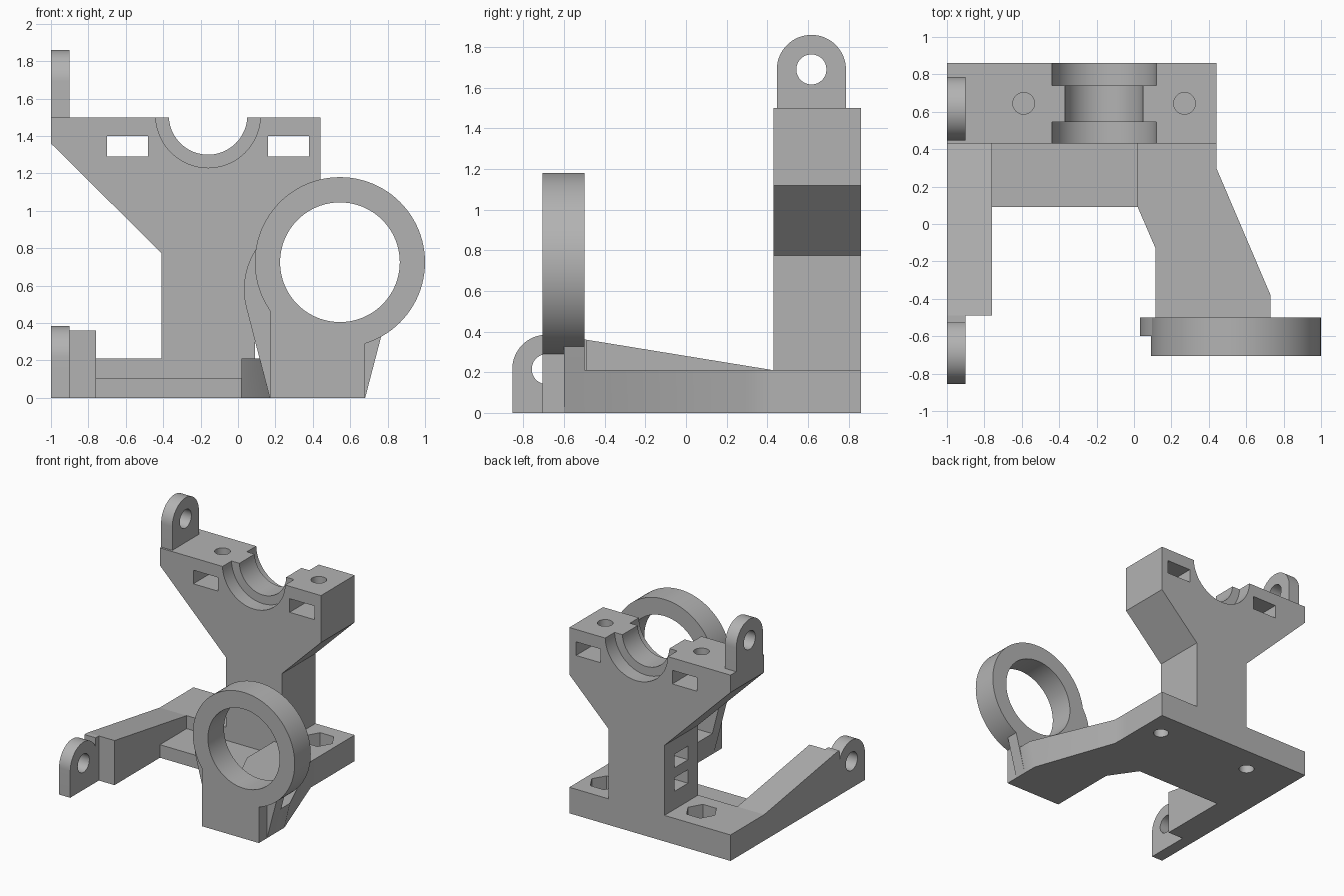
import bpy, bmesh
from math import sin, cos, pi, radians

if "Cube" in bpy.data.objects:
    bpy.data.objects.remove(bpy.data.objects["Cube"], do_unlink=True)

grey = bpy.data.materials.new("plain grey")
grey.use_nodes = True
grey.diffuse_color = (0.45, 0.45, 0.45, 1)
grey.node_tree.nodes["Principled BSDF"].inputs["Base Color"].default_value = (0.45, 0.45, 0.45, 1)


def arc(cx, cy, r, start=0, end=360, n=48):
    """Points on an arc; a full circle leaves out the repeated end point."""
    count = n if end - start == 360 else n + 1
    angles = [radians(start + (end - start) * i / n) for i in range(count)]
    return [(cx + r * cos(a), cy + r * sin(a)) for a in angles]


def rect(x0, y0, x1, y1):
    return [(x0, y0), (x1, y0), (x1, y1), (x0, y1)]


def loft(name, ring_a, ring_b):
    """Closed solid between two matching outlines."""
    bm = bmesh.new()
    a = [bm.verts.new(p) for p in ring_a]
    b = [bm.verts.new(p) for p in ring_b]
    bm.faces.new(a)
    bm.faces.new(b[::-1])
    for i in range(len(a)):
        j = (i + 1) % len(a)
        bm.faces.new((a[i], b[i], b[j], a[j]))
    bmesh.ops.recalc_face_normals(bm, faces=bm.faces)
    mesh = bpy.data.meshes.new(name)
    bm.to_mesh(mesh)
    bm.free()
    mesh.materials.append(grey)
    obj = bpy.data.objects.new(name, mesh)
    bpy.context.collection.objects.link(obj)
    return obj


def prism(name, pts, axis, lo, hi):
    """Extrude a 2D outline along an axis."""
    place = {"x": lambda p, t: (t, p[0], p[1]),
             "y": lambda p, t: (p[0], t, p[1]),
             "z": lambda p, t: (p[0], p[1], t)}[axis]
    return loft(name, [place(p, lo) for p in pts], [place(p, hi) for p in pts])


def cut(obj, cutters):
    """Subtract the cutters, then discard them."""
    for c in cutters:
        c.hide_render = True
        m = obj.modifiers.new("cut", "BOOLEAN")
        m.operation = "DIFFERENCE"
        m.solver = "EXACT"
        m.object = c
    bpy.context.view_layer.update()
    graph = bpy.context.evaluated_depsgraph_get()
    mesh = bpy.data.meshes.new_from_object(obj.evaluated_get(graph))
    obj.modifiers.clear()
    obj.data = mesh
    for c in cutters:
        bpy.data.objects.remove(c, do_unlink=True)


MID = -0.16               # centre line of the tower
BOLTS = (-0.59, 0.27)     # bolt positions along x
BOLT_Y = 0.645
BACK, FRONT = 0.86, 0.43  # tower depth

# Tower with bearing saddle, bolt holes, nut slots and side pockets
tower = prism("tower", [(-0.41, 0.2), (0.09, 0.2), (0.09, 0.775), (0.44, 1.12),
                        (0.44, 1.5), (-1, 1.5), (-1, 1.36), (-0.41, 0.775)],
              "y", FRONT, BACK)
cutters = [prism("saddle", arc(MID, 1.51, 0.21), "y", 0.3, 1),
           prism("saddle_front", arc(MID, 1.51, 0.28), "y", 0.3, 0.545),
           prism("saddle_back", arc(MID, 1.51, 0.28), "y", 0.74, 1)]
for x in BOLTS:
    cutters.append(prism("slot", rect(x - 0.11, 1.29, x + 0.11, 1.4), "y", 0.3, 1))
    cutters.append(prism("bolt", arc(x, BOLT_Y, 0.058, n=32), "z", 1.35, 1.6))
for z in (0.41, 0.6):
    cutters.append(prism("pocket", rect(0.56, z - 0.055, 0.73, z + 0.055), "x", -0.5, -0.2))
cut(tower, cutters)

# Base with hexagonal nut pockets above round bolt holes
base = prism("base", rect(-1, FRONT, 0.44, BACK), "z", 0, 0.21)
cutters = []
for x in BOLTS:
    cutters.append(prism("hex", arc(x, BOLT_Y, 0.12, n=6), "z", 0.1, 0.3))
    cutters.append(prism("hole", arc(x, BOLT_Y, 0.058, n=32), "z", -0.1, 0.2))
cut(base, cutters)
prism("front_step", rect(-0.76, 0.09, 0.02, FRONT), "z", 0, 0.105)

# Sloped side arm
prism("side_arm", [(-0.49, 0), (FRONT, 0), (FRONT, 0.21), (-0.49, 0.36)], "x", -1, -0.76)


# Hinge tabs with rounded tops
def hinge_tab(name, y, z, foot):
    tab = prism(name, [(y - 0.17, foot), (y + 0.17, foot)] + arc(y, z, 0.17, 0, 180, 32),
                "x", -1, -0.9)
    cut(tab, [prism("pin", arc(y, z, 0.074), "x", -1.1, -0.8)])


hinge_tab("upper_tab", 0.617, 1.69, 1.5)
hinge_tab("lower_tab", -0.685, 0.215, 0)
prism("lower_tab_web", rect(-0.53, 0, -0.49, 0.36), "x", -1, -0.9)

# Ring arm, its sides flaring outward toward the ring
top = [(0.02, FRONT), (0.02, 0.09), (0.115, -0.13), (0.115, -0.5),
       (0.73, -0.5), (0.73, -0.38), (0.44, 0.3), (0.44, FRONT)]
flare = {0.115: 0.17, 0.73: 0.68}
loft("ring_arm", [(flare.get(x, x), y, 0) for x, y in top], [(x, y, 0.21) for x, y in top])

# Ring, its foot and the flared plate behind, all sharing one bore
RX, RZ = 0.545, 0.725
parts = [
    prism("ring", arc(RX, RZ, 0.455, n=96), "y", -0.705, -0.5),
    prism("ring_foot", rect(0.17, 0, 0.68, 0.55), "y", -0.705, -0.5),
    prism("ring_back_plate", [(0.17, 0), (0.68, 0)] + arc(0.425, 0.58, 0.393, -14, 194, 64),
          "y", -0.6, -0.5),
]
for part in parts:
    cut(part, [prism("bore", arc(RX, RZ, 0.32, n=96), "y", -0.9, -0.3)])

# Smooth the curved walls, keep the edges sharp
bpy.ops.object.select_all(action="DESELECT")
for obj in bpy.context.scene.objects:
    if obj.type == "MESH":
        obj.select_set(True)
        bpy.context.view_layer.objects.active = obj
bpy.ops.object.shade_smooth_by_angle(angle=radians(30))
